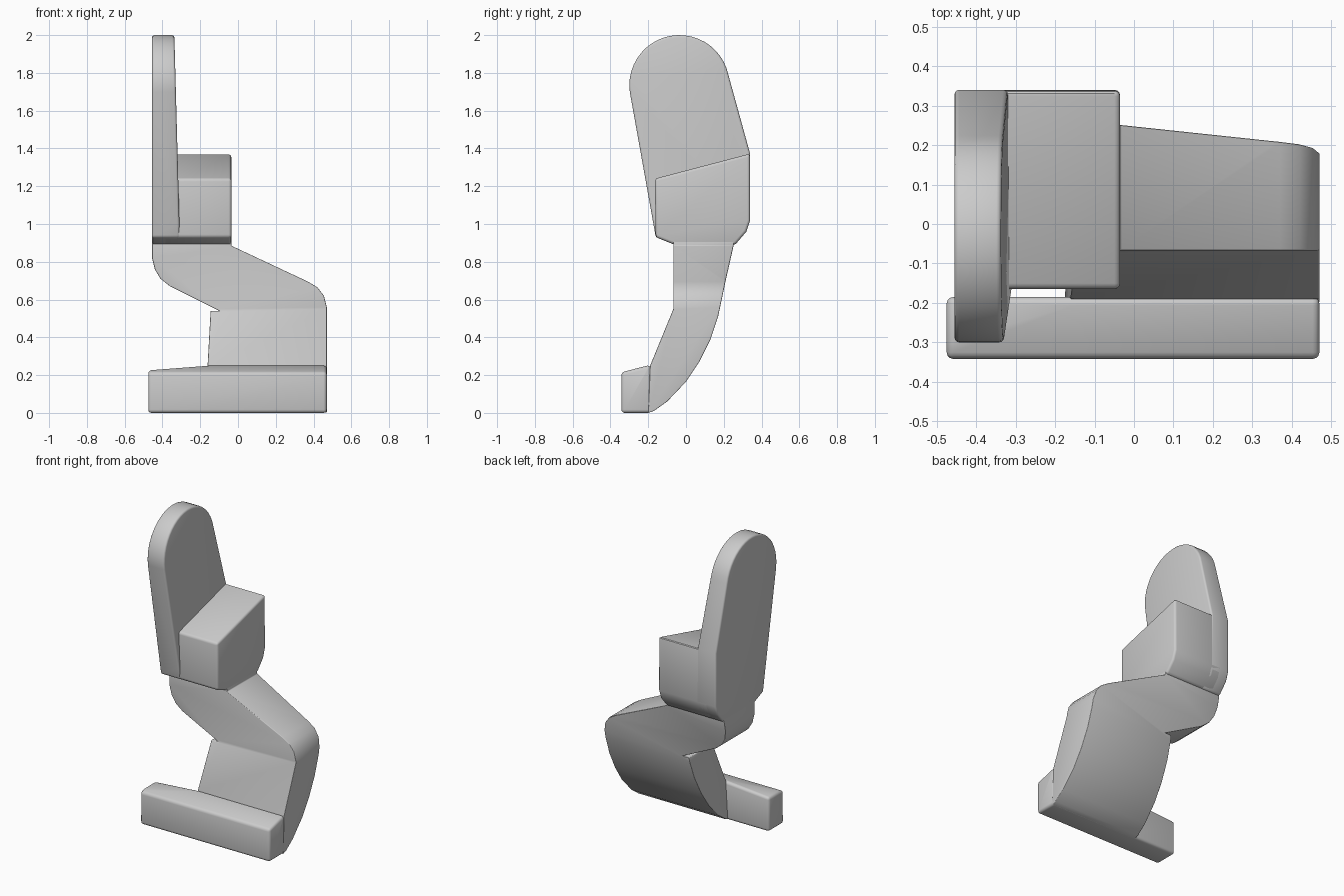
import bpy, bmesh, math

if "Cube" in bpy.data.objects:
    bpy.data.objects.remove(bpy.data.objects["Cube"], do_unlink=True)

grey = bpy.data.materials.new("plain grey")
grey.use_nodes = True
colour = (0.6, 0.6, 0.6, 1)
grey.diffuse_color = colour
grey.node_tree.nodes["Principled BSDF"].inputs["Base Color"].default_value = colour


def prism(name, outline, to_point):
    """Extrude a flat outline from -1 to 1 along the axis chosen by to_point."""
    bm = bmesh.new()
    near = [bm.verts.new(to_point(a, b, -1)) for a, b in outline]
    far = [bm.verts.new(to_point(a, b, 1)) for a, b in outline]
    bm.faces.new(near)
    bm.faces.new(far[::-1])
    for i in range(len(outline)):
        j = (i + 1) % len(outline)
        bm.faces.new((near[i], far[i], far[j], near[j]))
    bmesh.ops.recalc_face_normals(bm, faces=bm.faces)
    mesh = bpy.data.meshes.new(name)
    bm.to_mesh(mesh)
    bm.free()
    ob = bpy.data.objects.new(name, mesh)
    bpy.context.collection.objects.link(ob)
    return ob


def part(name, front, side, bevel):
    """Solid whose front outline (x, z) and side outline (y, z) are both given."""
    ob = prism(name, front, lambda a, b, t: (a, t, b))
    cutter = prism(name + "_cutter", side, lambda a, b, t: (t, a, b))
    cutter.hide_render = True
    cut = ob.modifiers.new("side_shape", "BOOLEAN")
    cut.operation, cut.solver, cut.object = "INTERSECT", "EXACT", cutter
    soft = ob.modifiers.new("soft_edges", "BEVEL")
    soft.width, soft.segments = bevel, 3
    soft.limit_method, soft.angle_limit = "ANGLE", math.radians(32)
    # Freeze the shape and drop the cutter
    graph = bpy.context.evaluated_depsgraph_get()
    mesh = bpy.data.meshes.new_from_object(ob.evaluated_get(graph))
    ob.modifiers.clear()
    ob.data = mesh
    bpy.data.objects.remove(cutter, do_unlink=True)
    mesh.materials.clear()
    mesh.materials.append(grey)
    bpy.ops.object.select_all(action="DESELECT")
    ob.select_set(True)
    bpy.context.view_layer.objects.active = ob
    bpy.ops.object.shade_smooth_by_angle(angle=math.radians(32))
    return ob


# Lower edge shared by the upright plate and the block
base = [(0.34, 1.02), (0.32, 0.96), (0.26, 0.89), (-0.06, 0.89), (-0.16, 0.93)]

# Upright plate with a round top, slightly thicker low down
cy, cz, r = -0.035, 1.735, 0.265
arc = [(cy + r * math.cos(math.radians(a)), cz + r * math.sin(math.radians(a)))
       for a in range(188, 9, -8)]
part("upright_plate",
     [(-0.455, 0.89), (-0.31, 0.89), (-0.31, 1.0), (-0.337, 2), (-0.455, 2)],
     arc + [(0.34, 1.37)] + base, 0.012)

# Block with a sloping top beside the plate
part("side_block",
     [(-0.4, 0.8), (-0.035, 0.8), (-0.035, 1.5), (-0.4, 1.5)],
     [(-0.165, 1.24), (0.338, 1.372)] + base, 0.015)

# Bent leg: sideways crank at the knee, curved back
part("bent_leg",
     [(-0.455, 0.91), (-0.455, 0.82), (-0.44, 0.76), (-0.41, 0.71), (-0.36, 0.67),
      (-0.1, 0.54), (-0.145, 0.54), (-0.175, 0.0), (0.47, 0.0), (0.47, 0.56),
      (0.455, 0.62), (0.42, 0.665), (0.37, 0.695), (-0.035, 0.885), (-0.035, 0.91)],
     [(-0.067, 0.91), (-0.067, 0.55), (-0.19, 0.25), (-0.2, 0.0), (-0.17, 0.01),
      (-0.1, 0.06), (0.0, 0.165), (0.07, 0.27), (0.13, 0.39), (0.17, 0.51),
      (0.21, 0.7), (0.253, 0.89), (0.253, 0.91)], 0.03)

# Long foot across the front
part("foot",
     [(-0.475, 0.0), (0.47, 0.0), (0.47, 0.25), (-0.15, 0.25), (-0.475, 0.225)],
     [(-0.342, 0.0), (-0.342, 0.215), (-0.185, 0.255), (-0.185, 0.0)], 0.035)
